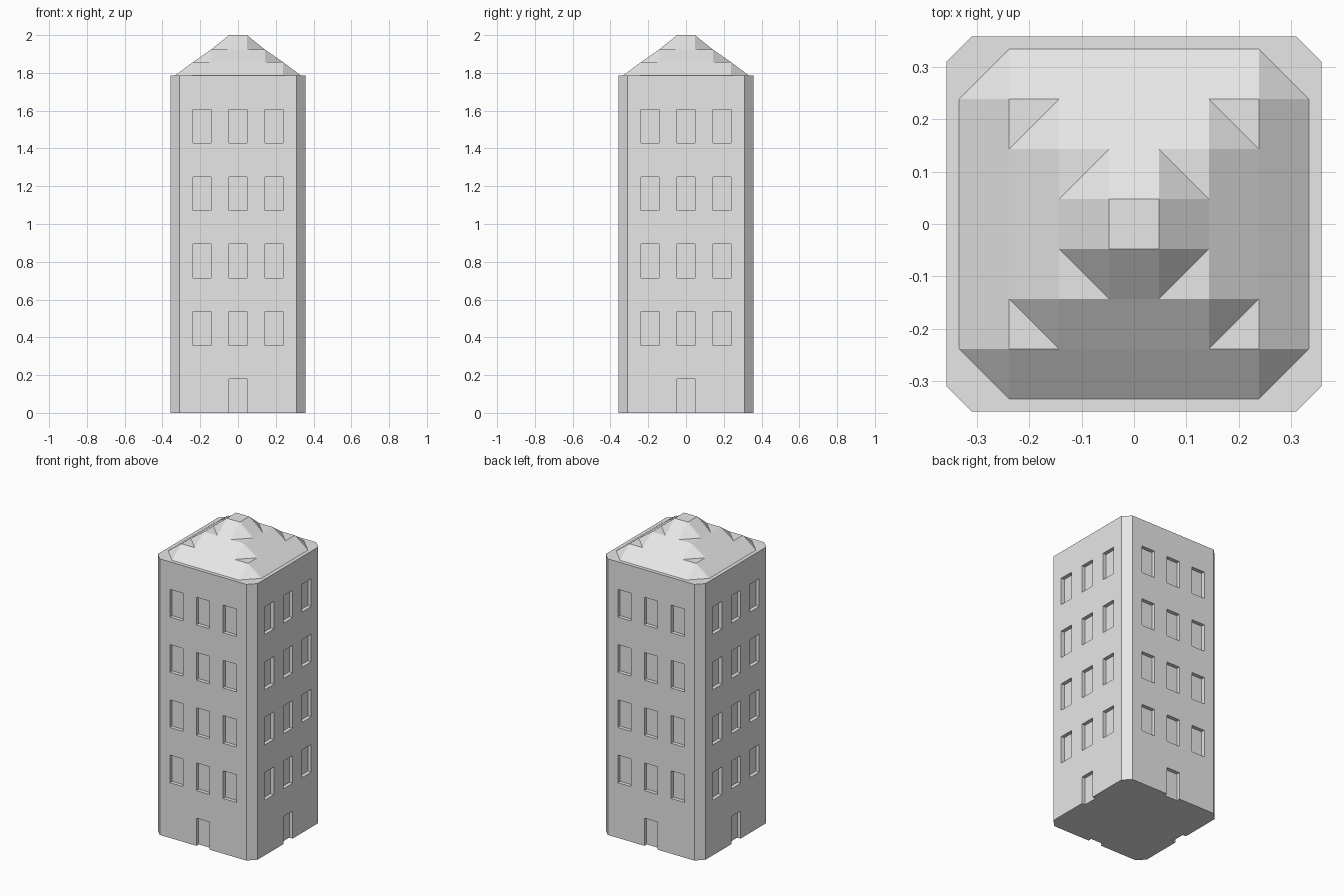
import bpy, bmesh
from mathutils import Matrix, Vector
from math import pi

U = 2 / 42          # building module
WALL_TOP = 37.5 * U

cube = bpy.data.objects.get("Cube")
if cube:
    bpy.data.objects.remove(cube, do_unlink=True)

grey = bpy.data.materials.new("light grey")
grey.use_nodes = True
grey.diffuse_color = (0.8, 0.8, 0.8, 1)
grey.node_tree.nodes["Principled BSDF"].inputs["Base Color"].default_value = (0.8, 0.8, 0.8, 1)


def make_object(name, bm):
    bmesh.ops.recalc_face_normals(bm, faces=bm.faces)
    mesh = bpy.data.meshes.new(name)
    bm.to_mesh(mesh)
    bm.free()
    mesh.materials.append(grey)
    obj = bpy.data.objects.new(name, mesh)
    bpy.context.collection.objects.link(obj)
    return obj


def octagon(bm, half, corner, z):
    """Square with cut corners, as pairs of vertices around each corner."""
    verts = []
    for k in range(4):
        turn = Matrix.Rotation(k * pi / 2, 3, 'Z')
        for x, y in ((half, corner), (corner, half)):
            verts.append(bm.verts.new(turn @ Vector((x, y, z))))
    return verts


# Tower with bevelled corners
bm = bmesh.new()
low = octagon(bm, 7.5 * U, 6.5 * U, 0)
high = octagon(bm, 7.5 * U, 6.5 * U, WALL_TOP)
bm.faces.new(low)
bm.faces.new(high)
for i in range(8):
    j = (i + 1) % 8
    bm.faces.new((low[i], low[j], high[j], high[i]))
tower = make_object("tower_walls", bm)

# Openings on each side: one door and four rows of three windows
openings = [(0, -1, 3.75)]
for floor in range(4):
    sill = 7.5 * (floor + 1)
    openings += [(x, sill, sill + 3.75) for x in (-4, 0, 4)]

bm = bmesh.new()
for side in range(4):
    turn = Matrix.Rotation(side * pi / 2, 4, 'Z')
    for x, bottom, top in openings:
        place = Matrix.Translation((x * U, -7.5 * U, (bottom + top) / 2 * U))
        size = Matrix.Diagonal((2 * U, U, (top - bottom) * U, 1))
        bmesh.ops.create_cube(bm, size=1, matrix=turn @ place @ size)
cutter = make_object("opening_cutter", bm)
cutter.hide_render = True

# Cut the recesses, then drop the cutter
cut = tower.modifiers.new("openings", 'BOOLEAN')
cut.operation = 'DIFFERENCE'
cut.solver = 'EXACT'
cut.object = cutter
bpy.context.view_layer.objects.active = tower
tower.select_set(True)
bpy.ops.object.modifier_apply(modifier=cut.name)
bpy.data.objects.remove(cutter, do_unlink=True)


# Roof tiers: each rises from a cut-corner square to a smaller full square
def roof_tier(name, half, z0, z1):
    bm = bmesh.new()
    base = octagon(bm, half * U, (half - 2) * U, z0)
    t = (half - 2) * U
    cap = [bm.verts.new((x * t, y * t, z1)) for x, y in ((1, 1), (-1, 1), (-1, -1), (1, -1))]
    for k in range(4):
        n = (k + 1) % 4
        bm.faces.new((base[2 * k], base[2 * k + 1], cap[k]))
        bm.faces.new((base[2 * k + 1], base[2 * n], cap[n], cap[k]))
    bm.faces.new(cap)
    make_object(name, bm)


roof_tier("roof_lower", 7, WALL_TOP, 1.857)
roof_tier("roof_middle", 5, 1.857, 1.923)
roof_tier("roof_top", 3, 1.923, 2)
